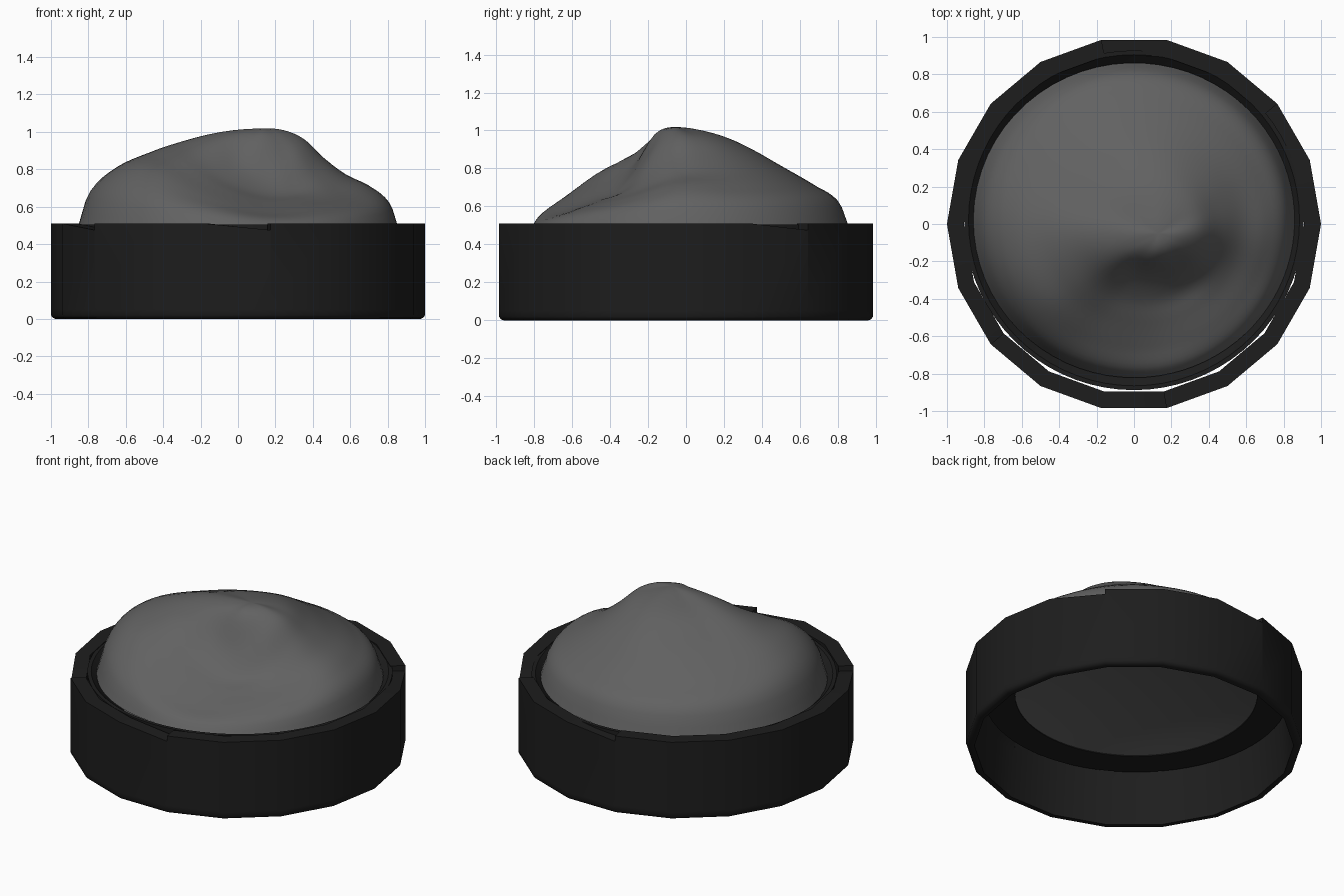
import bpy, bmesh, math
from mathutils import Vector

if "Cube" in bpy.data.objects:
    bpy.data.objects.remove(bpy.data.objects["Cube"])


def material(name, value):
    m = bpy.data.materials.new(name)
    m.use_nodes = True
    col = (value, value, value, 1)
    m.diffuse_color = col
    m.node_tree.nodes["Principled BSDF"].inputs["Base Color"].default_value = col
    return m


black = material("soft black", 0.0125)
grey = material("mid grey", 0.12)


def finish(bm, name, mat, angle):
    bmesh.ops.recalc_face_normals(bm, faces=bm.faces)
    me = bpy.data.meshes.new(name)
    bm.to_mesh(me)
    bm.free()
    me.materials.append(mat)
    ob = bpy.data.objects.new(name, me)
    bpy.context.collection.objects.link(ob)
    bpy.ops.object.select_all(action="DESELECT")
    ob.select_set(True)
    bpy.context.view_layer.objects.active = ob
    bpy.ops.object.shade_smooth_by_angle(angle=math.radians(angle))
    return ob


def polar(r, deg, z, cy=0):
    a = math.radians(deg)
    return (r * math.cos(a), r * math.sin(a) + cy, z)


def loft(bm, sections, closed):
    """Join a cyclic list of cross-sections with quads."""
    rows = [[bm.verts.new(p) for p in s] for s in sections]
    n = len(rows[0])
    for i, a in enumerate(rows):
        b = rows[(i + 1) % len(rows)]
        for j in range(n if closed else n - 1):
            k = (j + 1) % n
            bm.faces.new((a[j], b[j], b[k], a[k]))


# Outer ring: 18 sides, four top segments ramp down and step back up
TOP, DIP = 0.51, 0.475


def ring_section(deg, top):
    prof = ((0.95, 0), (0.975, 0), (0.99, 0.006), (1, 0.02), (1, 0.05),
            (1, top), (0.91, top), (0.93, 0.3))
    return [polar(r, deg, z) for r, z in prof]


sections = []
for i in range(18):
    deg = i * 20
    if deg % 180 in (40, 100):
        sections.append(ring_section(deg, DIP))
    sections.append(ring_section(deg, TOP))
bm = bmesh.new()
loft(bm, sections, True)
bmesh.ops.remove_doubles(bm, verts=bm.verts, dist=0.0001)
finish(bm, "outer_ring", black, 40)

# Inner ledge with a raised lip that holds the mound
bm = bmesh.new()
ledge = ((0.72, 0.335), (0.908, 0.335), (0.908, 0.505), (0.885, 0.505), (0.85, 0.47), (0.72, 0.345))
loft(bm, [[polar(r, a * 5, z, 0.02) for r, z in ledge] for a in range(72)], True)
finish(bm, "inner_ledge", black, 30)

# Swirled mound: height profiles in twelve directions around the peak
PEAK, CENTRE, RADIUS, STEPS = Vector((0.13, -0.05)), Vector((0, 0.02)), 0.842, 30
STOPS = (0, 0.15, 0.3, 0.45, 0.6, 0.8, 0.94, 1)
HEIGHTS = (
    (1.01, 0.96, 0.85, 0.765, 0.70, 0.61),
    (1.0, 0.96, 0.87, 0.79, 0.70, 0.61),
    (1.0, 0.96, 0.885, 0.805, 0.705, 0.615),
    (1.0, 0.96, 0.895, 0.815, 0.71, 0.62),
    (0.995, 0.955, 0.89, 0.82, 0.715, 0.625),
    (0.995, 0.96, 0.905, 0.845, 0.745, 0.64),
    (1.01, 0.985, 0.945, 0.895, 0.805, 0.67),
    (1.0, 0.95, 0.89, 0.85, 0.785, 0.65),
    (0.98, 0.83, 0.75, 0.71, 0.65, 0.58),
    (0.98, 0.79, 0.68, 0.63, 0.57, 0.53),
    (0.985, 0.83, 0.69, 0.64, 0.59, 0.54),
    (1.0, 0.91, 0.77, 0.69, 0.63, 0.57),
)
SECTOR = 360 / len(HEIGHTS)


def hermite(x0, x1, y0, y1, m0, m1, x):
    h = x1 - x0
    s = (x - x0) / h
    return ((1 + 2 * s) * (1 - s) ** 2 * y0 + s * (1 - s) ** 2 * h * m0
            + s * s * (3 - 2 * s) * y1 + s * s * (s - 1) * h * m1)


def along(row, t):
    ys = (1.018,) + row + (0.48,)

    def slope(i):
        if i == 0:
            return 0
        a, b = i - 1, min(i + 1, len(ys) - 1)
        return (ys[b] - ys[a]) / (STOPS[b] - STOPS[a])

    i = max(k for k in range(len(STOPS) - 1) if STOPS[k] <= t)
    return hermite(STOPS[i], STOPS[i + 1], ys[i], ys[i + 1], slope(i), slope(i + 1), t)


def height(deg, t):
    i = int(deg // SECTOR)
    p = [along(HEIGHTS[(i + k) % len(HEIGHTS)], t) for k in (-1, 0, 1, 2)]
    return hermite(0, 1, p[1], p[2], (p[2] - p[0]) / 2, (p[3] - p[1]) / 2, deg / SECTOR - i)


def spoke(deg):
    d = Vector((math.cos(math.radians(deg)), math.sin(math.radians(deg))))
    off = PEAK - CENTRE
    b = off.dot(d)
    reach = -b + math.sqrt(b * b - off.length_squared + RADIUS ** 2)
    pts = []
    for j in range(STEPS + 1):
        t = 1 - (1 - j / STEPS) ** 1.15
        q = PEAK + d * reach * t
        pts.append((q.x * 1.02, q.y, height(deg, t)))
    return pts


bm = bmesh.new()
loft(bm, [spoke(a * 5) for a in range(72)], False)
bmesh.ops.remove_doubles(bm, verts=bm.verts, dist=0.0005)
finish(bm, "swirled_mound", grey, 80)

# Shallow dished underside filling the ledge opening
bm = bmesh.new()
dish = [(0.72 * k / 8, 0.34 + 0.08 * (1 - (k / 8) ** 2)) for k in range(9)]
loft(bm, [[polar(r, a * 5, z, 0.02) for r, z in dish] for a in range(72)], False)
bmesh.ops.remove_doubles(bm, verts=bm.verts, dist=0.0005)
finish(bm, "mound_underside", grey, 80)
